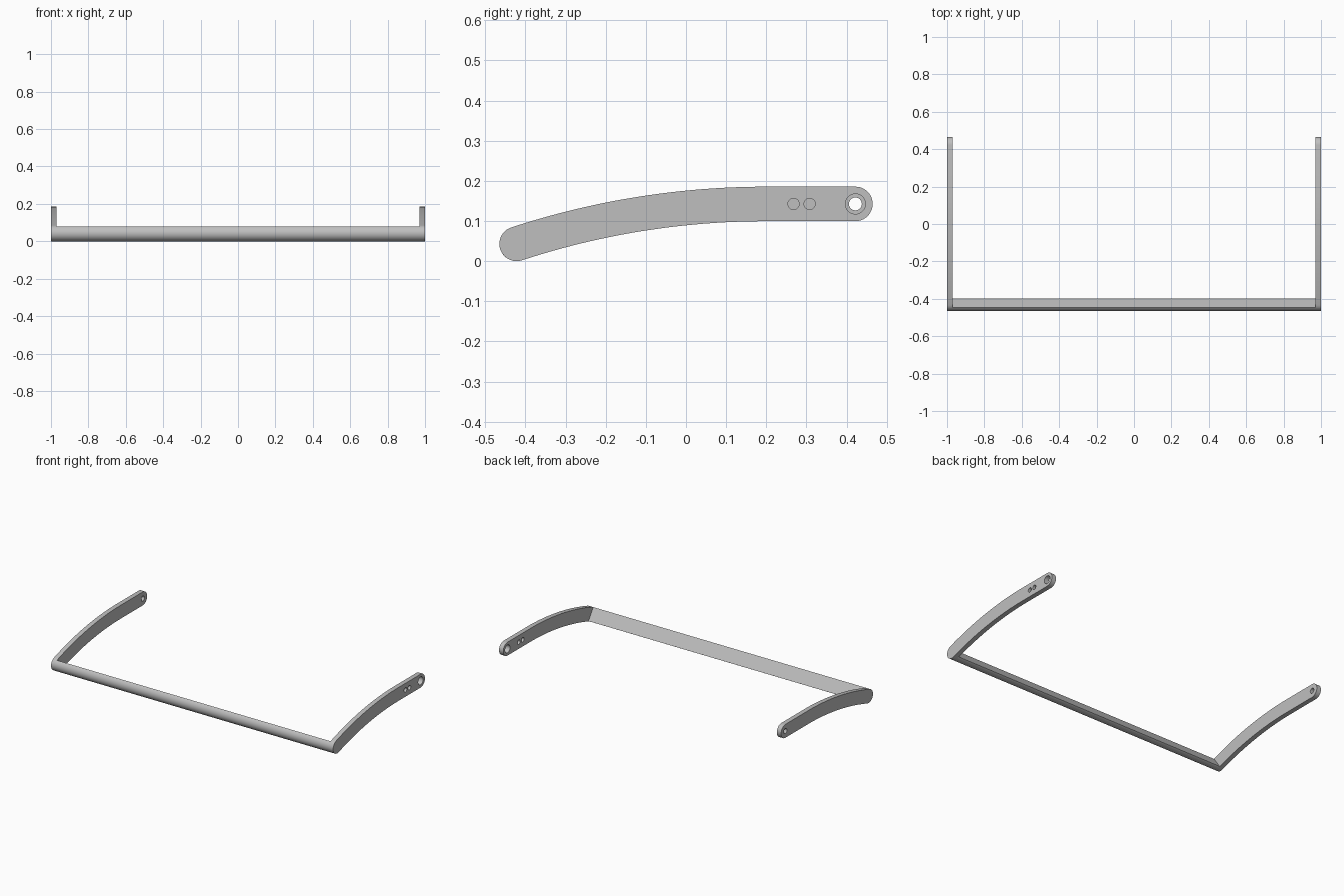
import bpy
import bmesh
from math import cos, sin, pi, atan2, asin, radians
from mathutils import Matrix

cube = bpy.data.objects.get("Cube")
if cube:
    bpy.data.objects.remove(cube, do_unlink=True)

steel = bpy.data.materials.new("plain_grey")
steel.use_nodes = True
GREY = (0.52, 0.52, 0.52, 1)
steel.diffuse_color = GREY
steel.node_tree.nodes["Principled BSDF"].inputs["Base Color"].default_value = GREY

R = 0.043                  # half the depth of the arms
FRONT = (-0.422, R)        # centre of the rounded front end
REAR = (0.422, 0.1425)     # centre of the rounded rear end
BEND = 0.2                 # y where the straight part begins
THICK = 0.03


def arc(centre, radius, start, end, steps):
    """Points on an arc, as (y, z)."""
    return [(centre[0] + radius * cos(start + (end - start) * i / steps),
             centre[1] + radius * sin(start + (end - start) * i / steps))
            for i in range(steps + 1)]


def circle(centre, radius):
    return arc(centre, radius, 0, 2 * pi, 40)[:-1]


def plate(name, loops, x, width):
    """Side profile with holes, extruded across x."""
    curve = bpy.data.curves.new(name + "_profile", "CURVE")
    curve.dimensions = "2D"
    curve.fill_mode = "BOTH"
    curve.extrude = width / 2
    for loop in loops:
        spline = curve.splines.new("POLY")
        spline.points.add(len(loop) - 1)
        for point, (y, z) in zip(spline.points, loop):
            point.co = (y, z, 0, 1)
        spline.use_cyclic_u = True
    helper = bpy.data.objects.new(name + "_helper", curve)
    bpy.context.collection.objects.link(helper)
    bpy.context.view_layer.update()
    graph = bpy.context.evaluated_depsgraph_get()
    mesh = bpy.data.meshes.new_from_object(helper.evaluated_get(graph))
    bpy.data.objects.remove(helper, do_unlink=True)

    # Stand the profile up: its own x, y, z become y, z, x
    mesh.transform(Matrix(((0, 0, 1, x), (1, 0, 0, 0), (0, 1, 0, 0), (0, 0, 0, 1))))
    bm = bmesh.new()
    bm.from_mesh(mesh)
    bmesh.ops.remove_doubles(bm, verts=bm.verts, dist=0.00005)
    bmesh.ops.recalc_face_normals(bm, faces=bm.faces)
    bm.to_mesh(mesh)
    bm.free()
    mesh.name = name
    mesh.materials.clear()
    mesh.materials.append(steel)
    obj = bpy.data.objects.new(name, mesh)
    bpy.context.collection.objects.link(obj)
    bpy.ops.object.select_all(action="DESELECT")
    obj.select_set(True)
    bpy.context.view_layer.objects.active = obj
    bpy.ops.object.shade_smooth_by_angle(angle=radians(30))
    return obj


# Arm outline: curved underside, rear cap, curved top, front cap
run, rise = BEND - FRONT[0], REAR[1] - FRONT[1]
bend_radius = (run ** 2 + rise ** 2) / (2 * rise)
bend_centre = (BEND, REAR[1] - bend_radius)
tilt = asin(run / bend_radius)
up = pi / 2
outline = (arc(bend_centre, bend_radius - R, up + tilt, up, 24)
           + arc(REAR, R, -up, up, 24)
           + arc(bend_centre, bend_radius + R, up, up + tilt, 24)
           + arc(FRONT, R, up + tilt, 3 * up + tilt, 24)[1:-1])

# Left arm has a wide pivot hole and two small holes, right arm a narrow one
arm_x = 1 - THICK / 2
small_holes = [circle((y, REAR[1]), 0.014) for y in (0.268, 0.308)]
plate("left_arm", [outline, circle(REAR, 0.025)] + small_holes, arm_x, THICK)
plate("right_arm", [outline, circle(REAR, 0.016)], -arm_x, THICK)

# Crossbar: half-round section with a slanted flat back
slant = atan2(0.036, -0.025)
half_round = arc(FRONT, R, slant, slant + pi, 32)
plate("crossbar", [half_round], 0, 2 - 2 * THICK)
